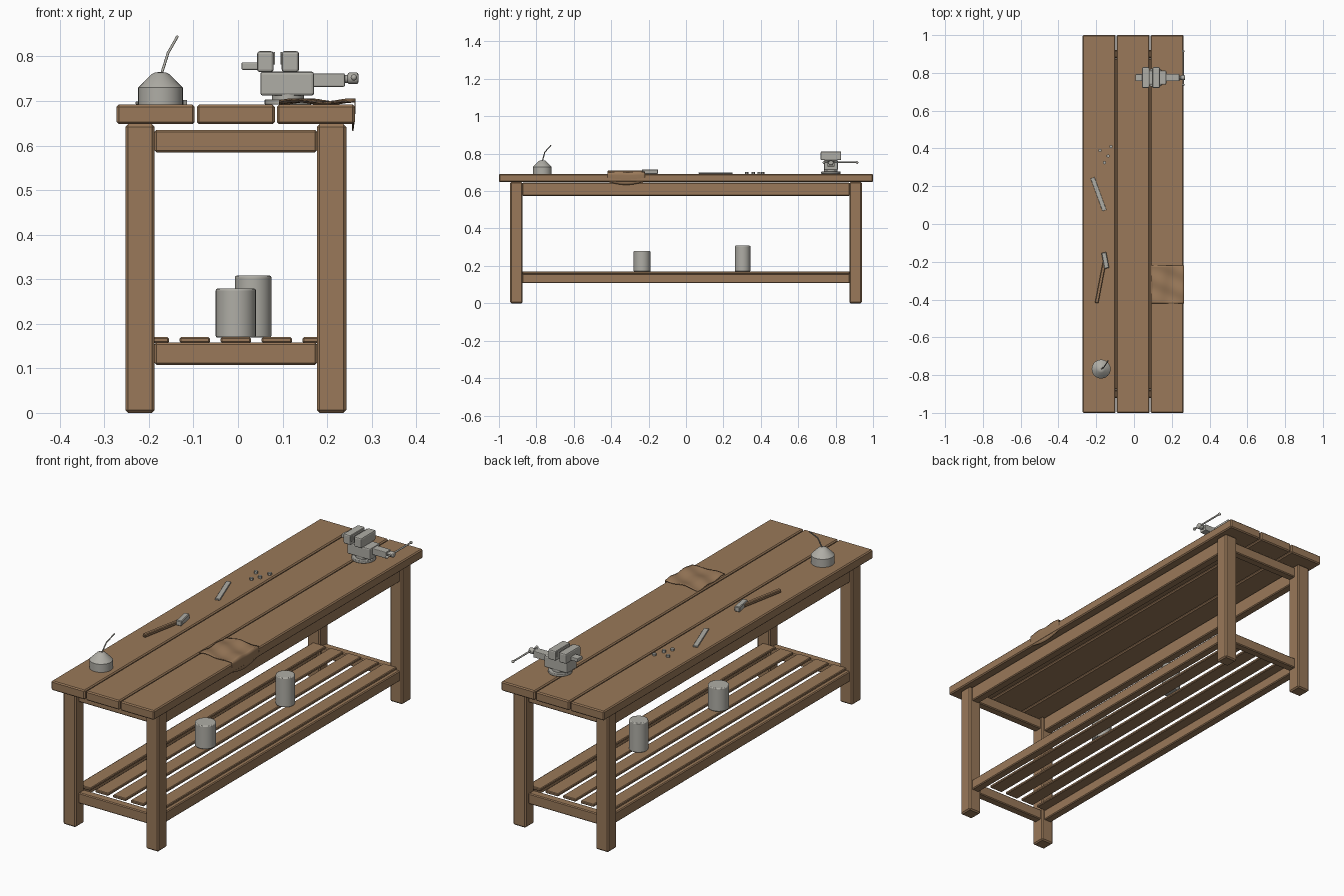
import bpy, math
from mathutils import Vector

cube = bpy.data.objects.get("Cube")
if cube:
    bpy.data.objects.remove(cube, do_unlink=True)


def material(name, rgb):
    m = bpy.data.materials.new(name)
    m.use_nodes = True
    m.diffuse_color = (*rgb, 1)
    m.node_tree.nodes["Principled BSDF"].inputs["Base Color"].default_value = (*rgb, 1)
    return m


wood = material("warm wood", (0.32, 0.19, 0.10))
metal = material("pale metal", (0.43, 0.42, 0.38))
CX = -0.005   # bench centre line
TOP = 0.692   # worktop height


def finish(ob, name, mat, bevel=0.0, segments=1, smooth=False):
    ob.name = name
    ob.data.materials.append(mat)
    if smooth:
        bpy.ops.object.shade_smooth_by_angle(angle=math.radians(35))
    if bevel:
        mod = ob.modifiers.new("soft edges", "BEVEL")
        mod.width, mod.segments = bevel, segments
        mod.limit_method = "ANGLE"
    return ob


def box(name, lo, hi, mat, bevel=0.004, turn=0, segments=1):
    lo, hi = Vector(lo), Vector(hi)
    bpy.ops.mesh.primitive_cube_add(size=1, location=(lo + hi) / 2)
    ob = bpy.context.object
    ob.scale = hi - lo
    bpy.ops.object.transform_apply(location=False, rotation=False, scale=True)
    ob.rotation_euler.z = turn
    return finish(ob, name, mat, bevel, segments)


def rod(name, a, b, r, mat, sides=32, bevel=0.0):
    a, b = Vector(a), Vector(b)
    bpy.ops.mesh.primitive_cylinder_add(vertices=sides, radius=r, depth=(b - a).length, location=(a + b) / 2)
    ob = bpy.context.object
    ob.rotation_euler = (b - a).to_track_quat("Z", "Y").to_euler()
    return finish(ob, name, mat, bevel, 2, sides > 8)


def lathe(name, centre, profile, mat, sides=32):
    verts, faces = [], []
    for r, z in profile:
        for i in range(sides):
            t = 2 * math.pi * i / sides
            verts.append((r * math.cos(t), r * math.sin(t), z))
    for k in range(len(profile) - 1):
        for i in range(sides):
            j = (i + 1) % sides
            faces.append((k * sides + i, k * sides + j, (k + 1) * sides + j, (k + 1) * sides + i))
    faces.append(tuple(reversed(range(sides))))
    faces.append(tuple(range(len(verts) - sides, len(verts))))
    me = bpy.data.meshes.new(name)
    me.from_pydata(verts, [], faces)
    ob = bpy.data.objects.new(name, me)
    bpy.context.collection.objects.link(ob)
    bpy.ops.object.select_all(action="DESELECT")
    ob.select_set(True)
    bpy.context.view_layer.objects.active = ob
    ob.location = centre
    return finish(ob, name, mat, smooth=True)


# Worktop planks
for side, name in ((-1, "right"), (0, "middle"), (1, "left")):
    x = CX + side * 0.18
    box(name + "_plank", (x - 0.0875, -1, 0.648), (x + 0.0875, 1, TOP), wood, 0.005)

# Legs and long rails
for sx, xn in ((-1, "right"), (1, "left")):
    x = CX + sx * 0.215
    for sy, yn in ((-1, "front"), (1, "back")):
        y = sy * 0.907
        box(f"{yn}_{xn}_leg", (x - 0.033, y - 0.033, 0), (x + 0.033, y + 0.033, 0.648), wood, 0.006)
    box(xn + "_upper_rail", (x - 0.02, -0.876, 0.575), (x + 0.02, 0.876, 0.645), wood)
    box(xn + "_lower_rail", (x - 0.02, -0.876, 0.108), (x + 0.02, 0.876, 0.158), wood)

# Short end rails
for sy, yn in ((-1, "front"), (1, "back")):
    y = sy * 0.9
    for name, z in (("upper", 0.585), ("lower", 0.108)):
        box(f"{yn}_{name}_end_rail", (CX - 0.182, y - 0.02, z), (CX + 0.182, y + 0.02, z + 0.05), wood)

# Shelf slats
for i in range(5):
    x = CX + (i - 2) * 0.092
    box(f"shelf_slat_{i + 1}", (x - 0.034, -0.875, 0.157), (x + 0.034, 0.875, 0.17), wood, 0.003)

# Tins on the shelf
for name, x, y, r, top in (("short_tin", -0.005, -0.235, 0.045, 0.279), ("tall_tin", 0.034, 0.303, 0.041, 0.308)):
    rod(name, (x, y, 0.169), (x, y, top), r, metal, 32, 0.004)

# Oil can with bent spout
lathe("oil_can", (-0.174, -0.768, TOP),
      [(0.05, 0), (0.05, 0.038), (0.046, 0.042), (0.02, 0.068), (0.012, 0.072), (0.003, 0.073)], metal)
curve = bpy.data.curves.new("oil_can_spout", "CURVE")
curve.dimensions = "3D"
curve.bevel_depth = 0.003
curve.bevel_resolution = 2
curve.use_fill_caps = True
points = [(-0.172, -0.768, 0.76), (-0.157, -0.755, 0.808), (-0.136, -0.722, 0.845)]
spline = curve.splines.new("POLY")
spline.points.add(len(points) - 1)
for p, co in zip(spline.points, points):
    p.co = (*co, 1)
spout = bpy.data.objects.new("oil_can_spout", curve)
bpy.context.collection.objects.link(spout)
curve.materials.append(metal)

# Bench vise
VY = 0.775


def vise_block(name, x0, x1, half, z0, z1, bevel=0.006):
    box("vise_" + name, (x0, VY - half, z0), (x1, VY + half, z1), metal, bevel, segments=2)


rod("vise_base", (0.112, VY, TOP), (0.112, VY, 0.704), 0.052, metal, 32, 0.002)
rod("vise_swivel", (0.112, VY, 0.703), (0.112, VY, 0.716), 0.036, metal)
vise_block("body", 0.05, 0.171, 0.037, 0.712, 0.766)
vise_block("fixed_jaw", 0.043, 0.08, 0.055, 0.765, 0.812)
vise_block("sliding_jaw", 0.098, 0.137, 0.055, 0.765, 0.812)
vise_block("fixed_plate", 0.079, 0.083, 0.048, 0.782, 0.81, 0.001)
vise_block("sliding_plate", 0.095, 0.099, 0.048, 0.782, 0.81, 0.001)
vise_block("horn", 0.008, 0.046, 0.018, 0.77, 0.787, 0.003)
vise_block("slide", 0.168, 0.24, 0.019, 0.732, 0.762, 0.003)
rod("vise_screw", (0.235, VY, 0.75), (0.252, VY, 0.75), 0.009, metal)
rod("vise_screw_head", (0.246, VY, 0.751), (0.27, VY, 0.751), 0.013, metal, 24, 0.004)
rod("vise_handle", (0.26, 0.737, 0.753), (0.26, 0.915, 0.753), 0.004, metal, 12)
for i, y in enumerate((0.737, 0.915)):
    bpy.ops.mesh.primitive_uv_sphere_add(segments=16, ring_count=8, radius=0.007, location=(0.26, y, 0.753))
    finish(bpy.context.object, f"vise_handle_end_{i + 1}", metal, smooth=True)

# Hammer
box("hammer_handle", (-0.186, -0.42, 0.694), (-0.168, -0.2, 0.709), wood, 0.003, -0.19)
box("hammer_head", (-0.165, -0.235, TOP), (-0.139, -0.15, 0.716), metal, 0.003, 0.19)

# Flat file and loose nuts
box("flat_file", (-0.199, 0.066, TOP), (-0.177, 0.25, 0.699), metal, 0.001, 0.35)
for i, (x, y) in enumerate(((-0.18, 0.39), (-0.122, 0.41), (-0.137, 0.36), (-0.157, 0.325))):
    rod(f"nut_{i + 1}", (x, y, TOP), (x, y, 0.702), 0.009, metal, 6)

# Rumpled cloth draped over the left edge
NU, NV = 20, 24
verts, faces = [], []
for i in range(NU + 1):
    for j in range(NV + 1):
        u, v = i / NU, j / NV
        y = -0.42 + 0.2 * v
        if u <= 0.75:
            x = 0.092 + 0.172 * u / 0.75
            z = 0.7 + 0.006 * math.sin(9 * u + 5 * v) * math.cos(7 * v - 3 * u)
        else:
            drop = (u - 0.75) * 4
            x = 0.264 - 0.005 * drop * drop
            z = 0.697 - drop * (0.047 + 0.017 * math.sin(math.pi * v))
        verts.append((x, y, z))
for i in range(NU):
    for j in range(NV):
        a = i * (NV + 1) + j
        faces.append((a, a + NV + 1, a + NV + 2, a + 1))
mesh = bpy.data.meshes.new("cloth")
mesh.from_pydata(verts, [], faces)
mesh.materials.append(wood)
mesh.shade_smooth()
cloth = bpy.data.objects.new("cloth", mesh)
bpy.context.collection.objects.link(cloth)
cloth.modifiers.new("thickness", "SOLIDIFY").thickness = 0.003
